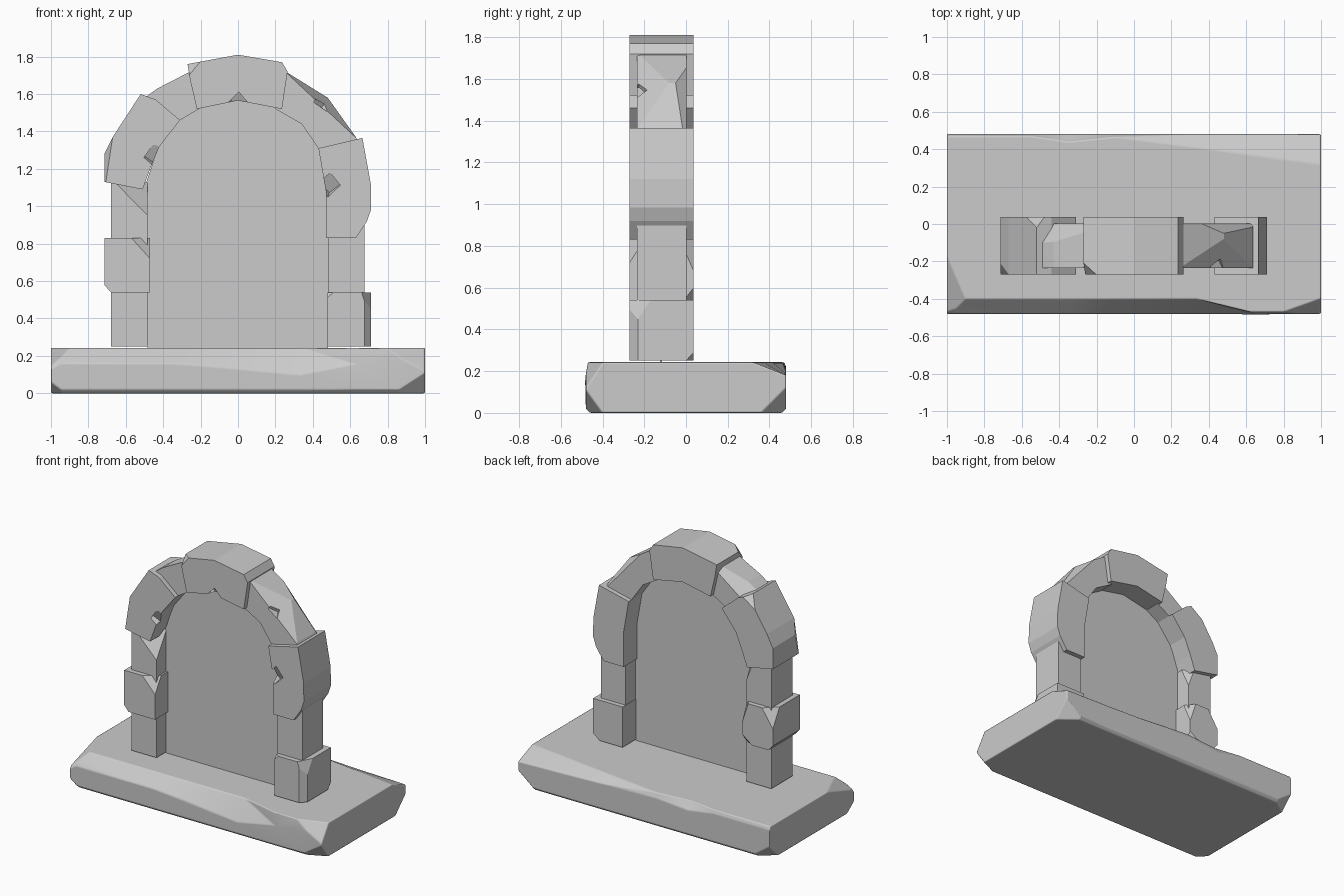
import bpy, bmesh
from mathutils import Vector, Euler

if "Cube" in bpy.data.objects:
    bpy.data.objects.remove(bpy.data.objects["Cube"])

stone = bpy.data.materials.new("grey stone")
stone.diffuse_color = (0.6, 0.6, 0.6, 1)
stone.use_nodes = True
stone.node_tree.nodes["Principled BSDF"].inputs["Base Color"].default_value = stone.diffuse_color


def finish(name, bm):
    bmesh.ops.recalc_face_normals(bm, faces=bm.faces)
    me = bpy.data.meshes.new(name)
    bm.to_mesh(me)
    bm.free()
    me.materials.append(stone)
    ob = bpy.data.objects.new(name, me)
    bpy.context.collection.objects.link(ob)
    return ob


def chip(bm, a, b, c):
    """Slice off the corner lying outside the plane through a, b, c."""
    a, b, c = Vector(a), Vector(b), Vector(c)
    n = (b - a).cross(c - a).normalized()
    mid = sum((v.co for v in bm.verts), Vector()) / len(bm.verts)
    if (mid - a).dot(n) > 0:
        n = -n
    r = bmesh.ops.bisect_plane(bm, geom=bm.verts[:] + bm.edges[:] + bm.faces[:],
                               plane_co=a, plane_no=n, clear_outer=True)
    edges = [e for e in r["geom_cut"] if isinstance(e, bmesh.types.BMEdge)]
    bmesh.ops.holes_fill(bm, edges=edges, sides=0)


def block(name, profile, y0, y1, chips=()):
    """Front profile (x, z) extruded from y0 to y1, with broken corners."""
    bm = bmesh.new()
    rows = [[bm.verts.new((x, y, z)) for x, z in profile] for y in (y0, y1)]
    n = len(profile)
    bm.faces.new(rows[0])
    bm.faces.new(rows[1][::-1])
    for i in range(n):
        j = (i + 1) % n
        bm.faces.new((rows[0][i], rows[1][i], rows[1][j], rows[0][j]))
    bmesh.ops.recalc_face_normals(bm, faces=bm.faces)
    for c in chips:
        chip(bm, *c)
    return finish(name, bm)


def rect(x0, x1, z0, z1):
    return [(x0, z0), (x1, z0), (x1, z1), (x0, z1)]


def notch(ob, loc, size, rot):
    """Small broken hollow cut with a hidden tilted cube."""
    bm = bmesh.new()
    bmesh.ops.create_cube(bm, size=size)
    bmesh.ops.rotate(bm, verts=bm.verts, matrix=Euler(rot).to_matrix())
    bmesh.ops.translate(bm, verts=bm.verts, vec=loc)
    cut = finish(ob.name + "_cutter", bm)
    cut.hide_render = True
    cut.hide_viewport = True
    mod = ob.modifiers.new("notch", "BOOLEAN")
    mod.operation, mod.object, mod.solver = "DIFFERENCE", cut, "EXACT"


WIDE = (-0.27, 0.037)
THIN = (-0.235, 0.003)

# Worn base slab: x, front (top y, side z), back (top y, side z)
stations = [(-1, -.40, .13, .47, .22), (-.95, -.40, .16, .47, .22),
            (-.55, -.40, .16, .47, .22), (-.35, -.40, .16, .44, .19),
            (-.1, -.40, .14, .465, .21), (.33, -.40, .10, .41, .20),
            (.62, -.47, .155, .37, .19), (1, -.47, .20, .32, .18)]
bm = bmesh.new()
rings = []
for x, fy, fz, by, bz in stations:
    sec = [(-.46, 0), (-.48, .02), (-.48, fz), (fy, .243),
           (by, .243), (.48, bz), (.48, .02), (.46, 0)]
    rings.append([bm.verts.new((x, y, z)) for y, z in sec])
for r, s in zip(rings, rings[1:]):
    for i in range(8):
        j = (i + 1) % 8
        bm.faces.new((r[i], r[j], s[j], s[i]))
bm.faces.new(rings[0])
bm.faces.new(rings[-1][::-1])
bmesh.ops.recalc_face_normals(bm, faces=bm.faces)
for c in [((.83, -.48, 0), (1, -.48, .11), (1, -.40, 0)),
          ((.85, -.48, .20), (1, -.40, .24), (1, -.48, .12)),
          ((1, .36, 0), (1, .48, .12), (.85, .48, 0)),
          ((-.92, -.48, 0), (-1, -.48, .06), (-1, -.40, 0)),
          ((-.86, .48, 0), (-1, .48, .1), (-1, .38, 0)),
          ((-1, -.17, .243), (-1, -.40, .17), (-.90, -.40, .243))]:
    chip(bm, *c)
bmesh.ops.triangulate(bm, faces=[f for f in bm.faces if len(f.verts) == 4])
base = finish("base_slab", bm)
for p in base.data.polygons:
    p.use_smooth = True
bev = base.modifiers.new("soft edges", "BEVEL")
bev.width, bev.segments, bev.limit_method = 0.01, 2, "ANGLE"
bev.angle_limit = 0.35
bev.harden_normals = True

# Thin door panel closing the archway
block("arch_panel", [(-.485, .243), (.48, .243), (.48, 1.08), (.435, 1.31), (.345, 1.44),
                     (.2, 1.53), (0, 1.58), (-.22, 1.53), (-.31, 1.47),
                     (-.425, 1.32), (-.49, 1.13)], -.125, -.115)

# Left pillar
block("left_pillar_shaft", rect(-.68, -.483, .25, 1.13), *THIN, chips=[
    ((-.64, -.235, 1.11), (-.483, -.235, .95), (-.483, -.12, 1.13)),
    ((-.54, .003, 1.13), (-.483, .003, .98), (-.483, -.07, 1.13))])
block("left_pillar_block", [(-.68, .54), (-.47, .54), (-.47, .83), (-.715, .83), (-.715, .58)],
      *WIDE, chips=[
    ((-.57, -.27, .83), (-.47, -.27, .72), (-.47, -.20, .83)),
    ((-.47, .037, .68), (-.47, -.03, .83), (-.52, .037, .83)),
    ((-.715, .037, .70), (-.715, -.04, .83), (-.63, .037, .83)),
    ((-.47, .037, .60), (-.47, -.01, .54), (-.55, .037, .54))])

# Right pillar
block("right_pillar_shaft", rect(.48, .675, .25, .90), *THIN)
block("right_pillar_block", rect(.478, .712, .25, .54), *WIDE, chips=[
    ((.675, -.27, .25), (.675, -.27, .54), (.712, -.23, .4)),
    ((.712, -.235, .44), (.712, -.17, .54), (.66, -.27, .54)),
    ((.712, .037, .29), (.712, 0, .25), (.66, .037, .25)),
    ((.478, -.27, .51), (.51, -.27, .54), (.478, -.24, .54))])

# Arch stones, left to right
haunch_l = block("left_lower_arch_stone", [
    (-.715, 1.13), (-.715, 1.28), (-.67, 1.37), (-.52, 1.60), (-.44, 1.57),
    (-.31, 1.46), (-.42, 1.32), (-.47, 1.2), (-.51, 1.09)], *WIDE, chips=[
    ((-.705, -.27, 1.14), (-.67, -.27, 1.37), (-.715, -.22, 1.25)),
    ((-.48, .037, 1.585), (-.57, .037, 1.52), (-.52, -.02, 1.60))])
notch(haunch_l, (-.44, -.29, 1.26), .09, (.5, .6, .3))
block("left_upper_arch_stone", [(-.50, 1.58), (-.43, 1.63), (-.255, 1.72), (-.21, 1.52),
                                (-.31, 1.46)], *THIN, chips=[
    ((-.46, -.1, 1.61), (-.28, .003, 1.67), (-.27, -.05, 1.715))])
key = block("keystone", [(-.27, 1.76), (0, 1.81), (.235, 1.77), (.265, 1.72), (.235, 1.52),
                         (0, 1.565), (-.22, 1.52), (-.255, 1.67)], *WIDE, chips=[
    ((-.262, -.27, 1.70), (-.20, -.27, 1.775), (-.268, -.21, 1.76))])
notch(key, (0, -.265, 1.555), .075, (.6, .785, .2))
shoulder = block("right_upper_arch_stone", [(.255, 1.72), (.48, 1.58), (.63, 1.37), (.66, 1.30),
                                           (.43, 1.31), (.34, 1.44), (.2, 1.52)],
                 *THIN, chips=[
    ((.38, -.235, 1.60), (.53, -.235, 1.46), (.48, -.08, 1.58)),
    ((.46, .003, 1.54), (.53, .003, 1.46), (.48, -.05, 1.58))])
notch(shoulder, (.46, -.235, 1.56), .07, (.4, .5, .7))
haunch_r = block("right_lower_arch_stone", [
    (.43, 1.31), (.665, 1.365), (.71, 1.12), (.712, .985), (.69, .92), (.63, .83),
    (.47, .83), (.47, 1.08)], *WIDE)
notch(haunch_r, (.485, -.28, 1.11), .085, (.6, .785, .3))
